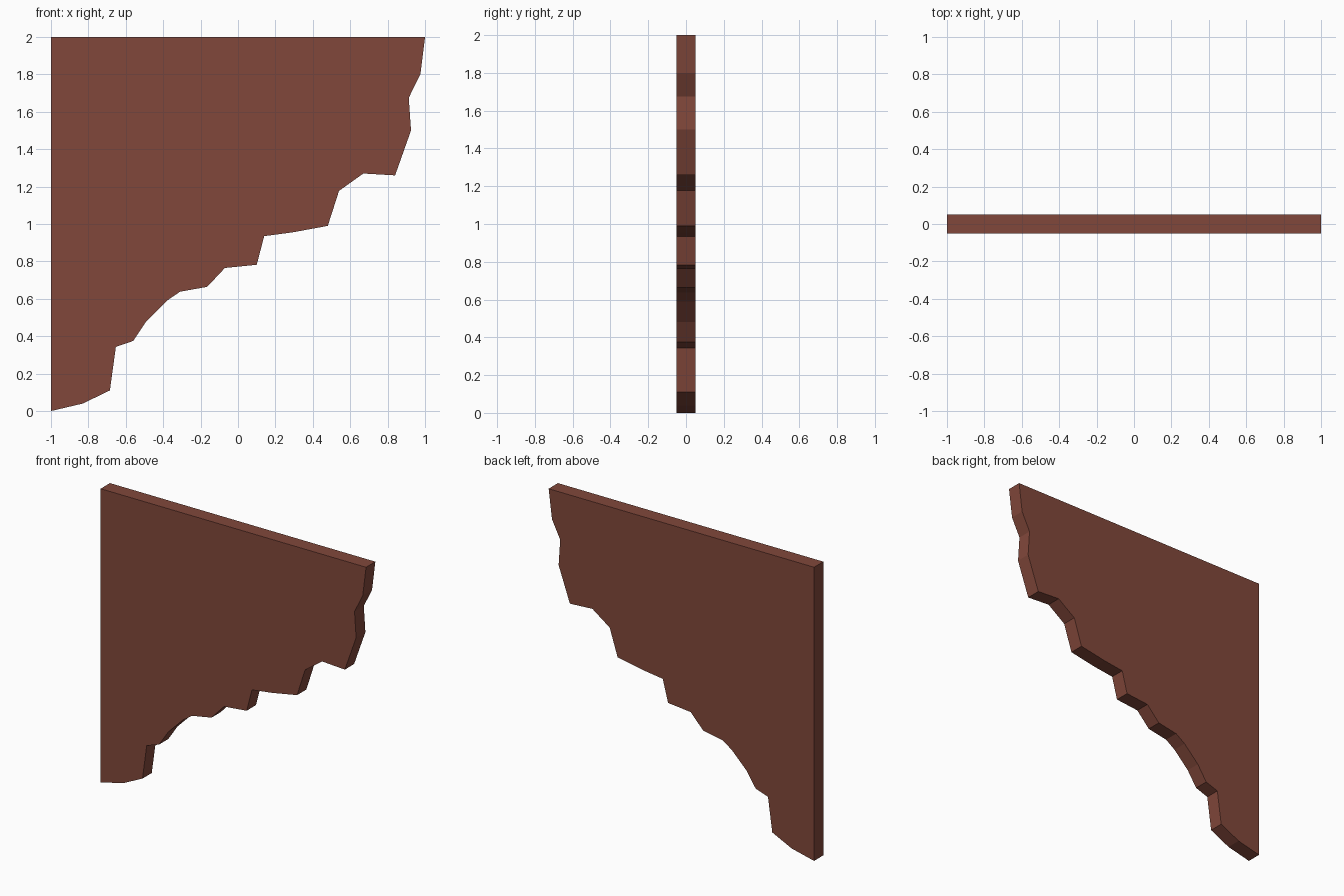
import bpy
import bmesh
from mathutils import Vector

if "Cube" in bpy.data.objects:
    bpy.data.objects.remove(bpy.data.objects["Cube"])

THICKNESS = 0.10

# Stepped, eroded lower edge of the bracket, from bottom left to top right (x, z)
ragged_edge = [
    (-1.0, 0.0), (-0.83, 0.04), (-0.685, 0.11), (-0.653, 0.343), (-0.56, 0.375),
    (-0.49, 0.48), (-0.38, 0.59), (-0.31, 0.638), (-0.165, 0.664), (-0.07, 0.765),
    (0.10, 0.782), (0.14, 0.935), (0.29, 0.955), (0.48, 0.99), (0.54, 1.177),
    (0.67, 1.27), (0.84, 1.26), (0.925, 1.50), (0.913, 1.675), (0.975, 1.80), (1.0, 2.0),
]
profile = ragged_edge + [(-1.0, 2.0)]

# Flat slab: profile face extruded through its thickness
bm = bmesh.new()
face = bm.faces.new([bm.verts.new((x, -THICKNESS / 2, z)) for x, z in profile])
result = bmesh.ops.extrude_face_region(bm, geom=[face])
moved = [g for g in result["geom"] if isinstance(g, bmesh.types.BMVert)]
bmesh.ops.translate(bm, vec=Vector((0, THICKNESS, 0)), verts=moved)
bmesh.ops.recalc_face_normals(bm, faces=bm.faces)

mesh = bpy.data.meshes.new("corner_bracket")
bm.to_mesh(mesh)
bm.free()
bracket = bpy.data.objects.new("corner_bracket", mesh)
bpy.context.collection.objects.link(bracket)

# Reddish brown
brown = bpy.data.materials.new("reddish_brown")
brown.diffuse_color = (0.22, 0.064, 0.043, 1)
brown.use_nodes = True
brown.node_tree.nodes["Principled BSDF"].inputs["Base Color"].default_value = brown.diffuse_color
mesh.materials.append(brown)
